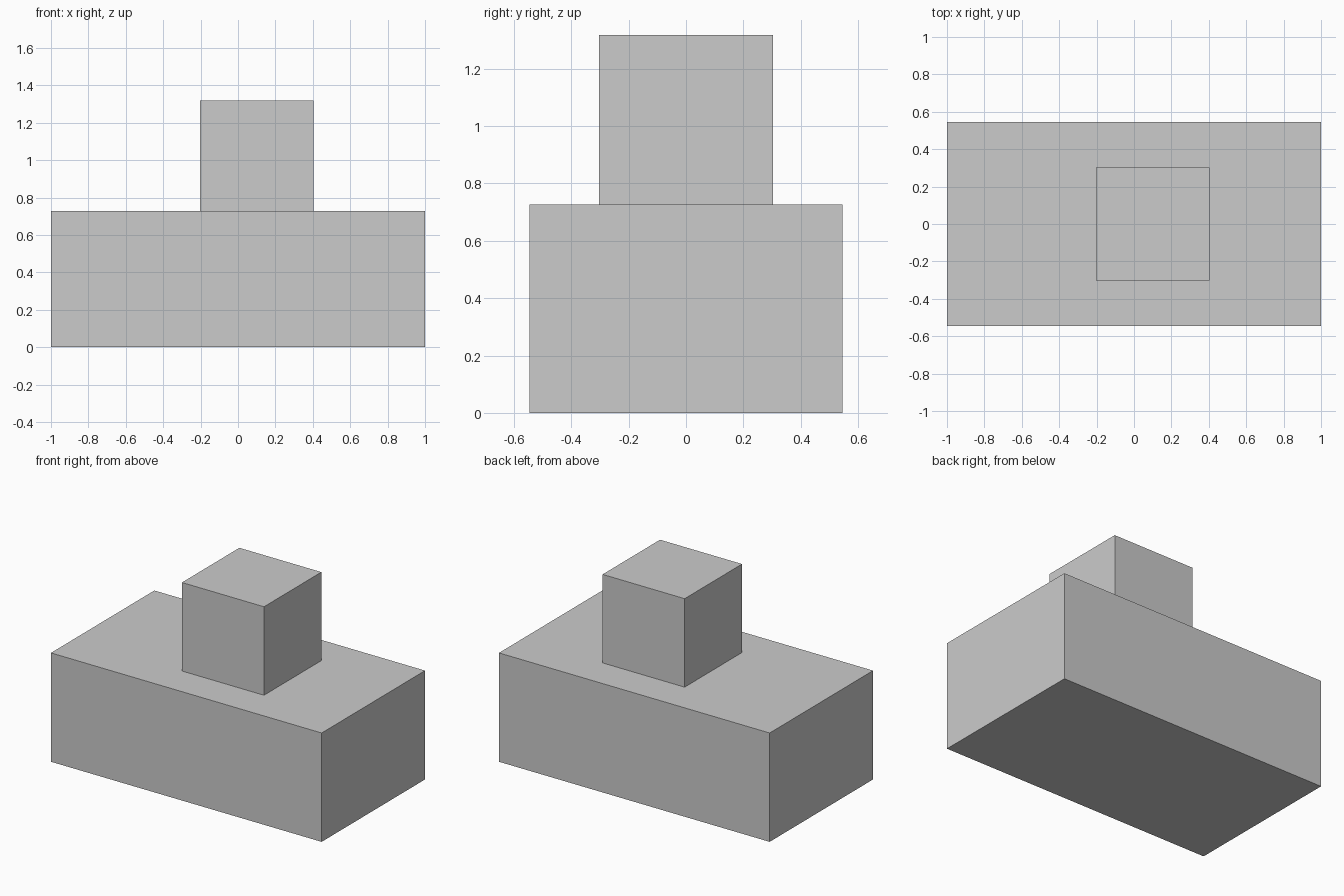
import bpy

if "Cube" in bpy.data.objects:
    bpy.data.objects.remove(bpy.data.objects["Cube"])


def box(name, center, size):
    bpy.ops.mesh.primitive_cube_add(size=1, location=center)
    obj = bpy.context.object
    obj.name = obj.data.name = name
    obj.scale = size
    bpy.ops.object.transform_apply(location=False, rotation=False, scale=True)
    return obj


# Long rectangular base standing on the ground
base_height = 0.727
box("base_block", (0, 0, base_height / 2), (2.0, 1.091, base_height))

# Cube set slightly into the base, off-centre to the right
side, top = 0.606, 1.318
box("upper_cube", (0.101, 0, top - side / 2), (side, side, side))
